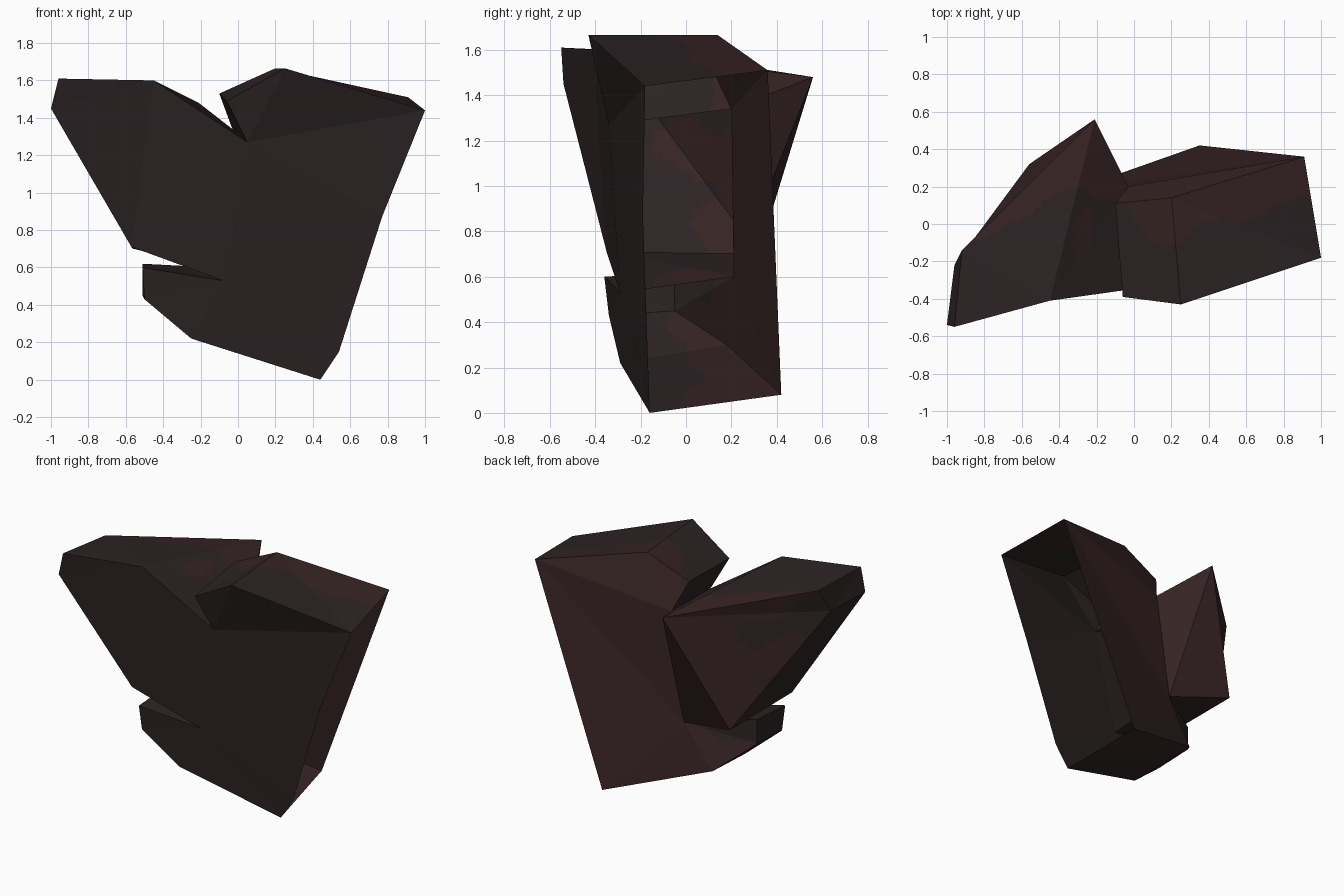
import bpy, bmesh
from mathutils import Vector, noise

if "Cube" in bpy.data.objects:
    bpy.data.objects.remove(bpy.data.objects["Cube"])

# Corner points: lower case on the front side, upper case on the back side
P = {
    # left wing
    'a': (-1, -.54, 1.45), 'b': (-.96, -.55, 1.61), 'c': (-.45, -.41, 1.6), 'g': (-.57, -.35, .71),
    'A': (-.96, -.22, 1.43), 'B': (-.92, -.14, 1.59), 'C': (-.21, .56, 1.48), 'G': (-.56, .32, .70),
    # upper notch and right crag
    'n': (.05, -.34, 1.27), 'q': (-.06, -.39, 1.49), 'p': (.25, -.43, 1.665), 'r': (1, -.18, 1.44),
    'N': (-.03, .2, 1.34), 'Q': (-.1, .11, 1.53), 'P': (.2, .14, 1.665), 'R': (.91, .36, 1.51),
    # right edge and foot
    's': (.77, -.19, .87), 't': (.54, -.165, .15), 'u': (.44, -.16, 0), 'v': (-.25, -.29, .22),
    'U': (.35, .42, .08), 'V': (-.33, .18, .30),
    # lower left block and side notch
    'w': (-.5, -.34, .43), 'x': (-.51, -.36, .60), 'm': (-.08, -.29, .53),
    'W': (-.51, -.05, .45), 'X': (-.51, -.05, .62), 'M': (-.13, .21, .60),
}
# Flat facets; the right side is an open shell
FACETS = ("abcnrstuvwxmg abBA bcCB cnNC ABC ACG aAGg gGMm CGM CMN "
          "mMXx xXWw WXMV wWVv vVUu NMVUR nqpr rpPR qQPp QPRN nNQq").split()


def material(name, color):
    m = bpy.data.materials.new(name)
    m.diffuse_color = (*color, 1)
    m.use_nodes = True
    m.node_tree.nodes["Principled BSDF"].inputs["Base Color"].default_value = m.diffuse_color
    return m


bm = bmesh.new()
verts = {k: bm.verts.new(co) for k, co in P.items()}
front = None
for f in FACETS:
    face = bm.faces.new([verts[k] for k in f])
    front = front or face
bmesh.ops.recalc_face_normals(bm, faces=bm.faces[:])
front.normal_update()
if front.normal.y > 0:
    bmesh.ops.reverse_faces(bm, faces=bm.faces[:])

# Split facets finely so the rusty patches can follow a rule
bmesh.ops.triangulate(bm, faces=bm.faces[:])
for _ in range(6):
    long_edges = [e for e in bm.edges if e.calc_length() > .06]
    if not long_edges:
        break
    bmesh.ops.subdivide_edges(bm, edges=long_edges, cuts=1)
    bmesh.ops.triangulate(bm, faces=[f for f in bm.faces if len(f.verts) > 3])

# Grey stone at the front, rusty stone with grey blotches at the back
for f in bm.faces:
    c = f.calc_center_median()
    n = noise.noise(c * 3.2 + Vector((4, 1, 7)))
    f.material_index = int(c.y + .35 * n > .04)
    f.smooth = False

me = bpy.data.meshes.new("rock_shard")
bm.to_mesh(me)
bm.free()
me.materials.append(material("dark grey stone", (.026, .017, .017)))
me.materials.append(material("dark rusty stone", (.037, .017, .017)))
bpy.context.collection.objects.link(bpy.data.objects.new("rock_shard", me))
